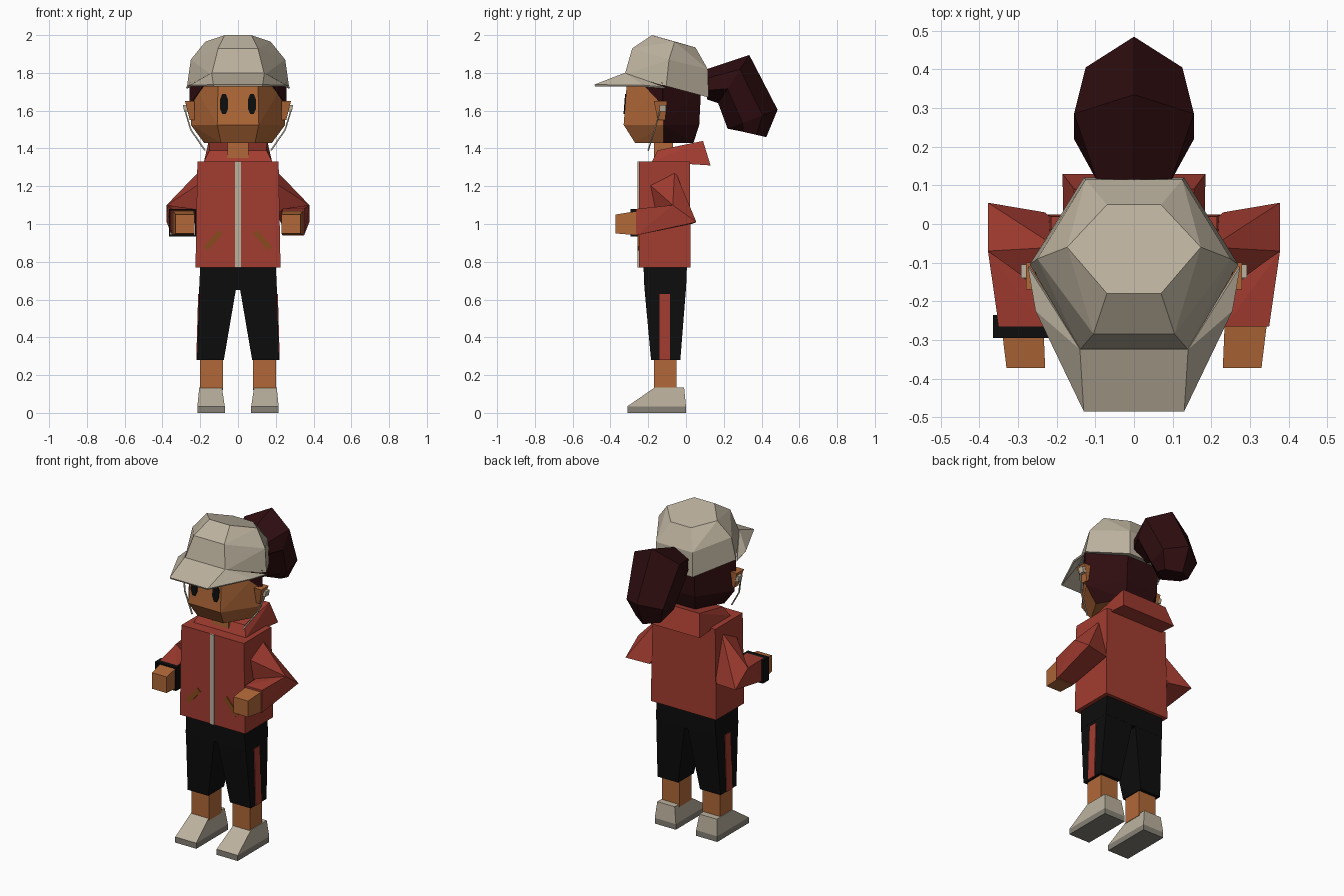
import bpy
import bmesh
from math import cos, sin, tau

default_cube = bpy.data.objects.get("Cube")
if default_cube:
    bpy.data.objects.remove(default_cube, do_unlink=True)


def material(name, red, green, blue):
    mat = bpy.data.materials.new(name)
    mat.use_nodes = True
    colour = (red, green, blue, 1)
    mat.diffuse_color = colour
    mat.node_tree.nodes["Principled BSDF"].inputs["Base Color"].default_value = colour
    return mat


SKIN = material("skin tan", .44, .14, .04)
RED = material("jacket red", .36, .045, .03)
BLACK = material("cloth black", .004, .004, .004)
HAIR = material("hair dark maroon", .028, .004, .005)
CANVAS = material("canvas beige", .5, .44, .34)
SOLE = material("sole grey", .24, .22, .18)
POCKET = material("pocket brown", .25, .07, .012)


def finish(name, bm, *mats):
    """Turn a bmesh into a flat shaded object."""
    bmesh.ops.recalc_face_normals(bm, faces=bm.faces)
    mesh = bpy.data.meshes.new(name)
    bm.to_mesh(mesh)
    bm.free()
    for mat in mats:
        mesh.materials.append(mat)
    obj = bpy.data.objects.new(name, mesh)
    bpy.context.collection.objects.link(obj)
    return obj


def flip(points):
    return [(-x, y, z) for x, y, z in points]


def hull(name, points, *mats):
    """Faceted convex part wrapped round a few corner points."""
    bm = bmesh.new()
    for point in points:
        bm.verts.new(point)
    result = bmesh.ops.convex_hull(bm, input=bm.verts)
    loose = [v for v in result["geom_interior"] if isinstance(v, bmesh.types.BMVert)]
    bmesh.ops.delete(bm, geom=loose, context="VERTS")
    bmesh.ops.dissolve_limit(bm, angle_limit=.03, verts=bm.verts, edges=bm.edges)
    return finish(name, bm, *mats)


def symmetric(name, half, *mats):
    """One part across the centre line, given its left half."""
    return hull(name, half + flip(half), *mats)


def pair(name, points, *mats):
    """Matching left and right parts."""
    hull("left_" + name, points, *mats)
    hull("right_" + name, flip(points), *mats)


def block(low, high):
    """Corners of a tapered block; each end is (x0, x1, y0, y1, z)."""
    return [(x, y, end[4]) for end in (low, high)
            for x in end[0:2] for y in end[2:4]]


def loft(name, rings, mat):
    """Skin a row of rings with the same point count, with closed ends."""
    bm = bmesh.new()
    loops = [[bm.verts.new(p) for p in ring] for ring in rings]
    count = len(loops[0])
    for lower, upper in zip(loops, loops[1:]):
        for i in range(count):
            j = (i + 1) % count
            bm.faces.new((lower[i], lower[j], upper[j], upper[i]))
    bm.faces.new(loops[0])
    bm.faces.new(loops[-1])
    return finish(name, bm, mat)


def hexagon(front, side, back):
    """Six sided ring from its front, side and back corner."""
    return [front, side, back] + flip([back, side, front])


# Shoes, legs and shorts
pair("shoe_sole", block((.07, .215, -.31, 0, 0), (.07, .215, -.31, 0, .035)), SOLE)
pair("shoe_upper", block((.07, .215, -.31, 0, .035), (.085, .205, -.165, -.01, .135)), CANVAS)
pair("lower_leg", block((.08, .2, -.17, -.05, .12), (.08, .2, -.17, -.05, .3)), SKIN)
pair("shorts_leg", block((.075, .217, -.185, -.03, .28), (.01, .205, -.22, 0, .66)), BLACK)
symmetric("shorts_hips", block((0, .206, -.22, 0, .65), (0, .2, -.225, .005, .78)), BLACK)
pair("shorts_stripe", block((.212, .221, -.14, -.085, .28), (.202, .211, -.14, -.085, .63)), RED)

# Jacket, zip and slanted pockets
symmetric("jacket_body", block((0, .225, -.25, .025, .77), (0, .215, -.25, .02, 1.33)), RED)
symmetric("jacket_zip", block((0, .015, -.256, -.248, .77), (0, .015, -.256, -.248, 1.33)), CANVAS)
pocket_outline = [(.08, .95), (.1, .97), (.18, .88), (.16, .86)]
pair("jacket_pocket", [(x, y, z) for x, z in pocket_outline for y in (-.256, -.248)], POCKET)
symmetric("hood", [(.18, -.18, 1.33), (.15, -.15, 1.39), (.155, .09, 1.44),
                   (.185, .13, 1.31), (.17, 0, 1.32)], RED)

# Bent arms: shoulder to elbow, then elbow to wrist
shoulder = [(.2, -.06, 1.285), (.2, -.2, 1.215), (.2, -.17, 1.06), (.2, 0, 1.08)]
elbow = [(.378, -.07, 1.1), (.378, .055, 1.01), (.23, .03, 1), (.23, -.1, 1.08)]
wrist = [(x, -.265, z) for x in (.235, .35) for z in (.94, 1.08)]
pair("upper_sleeve", shoulder + elbow, RED)
pair("lower_sleeve", elbow + wrist, RED)
pair("hand", [(x, -.25, z) for x in (.235, .345) for z in (.94, 1.07)]
     + [(x, -.373, z) for x in (.23, .33) for z in (.95, 1.05)], SKIN)

# Open wrist band on the right arm
bm = bmesh.new()
corners = [(-.22, .935), (-.365, .935), (-.365, 1.08), (-.22, 1.08)]
front, back = [[bm.verts.new((x, y, z)) for x, z in corners] for y in (-.295, -.235)]
for i in range(4):
    j = (i + 1) % 4
    bm.faces.new((front[i], front[j], back[j], back[i]))
band = finish("right_wrist_band", bm, BLACK)
thickness = band.modifiers.new("thickness", "SOLIDIFY")
thickness.thickness = .012

# Neck and six sided head, hair colour on the rear half
symmetric("neck", block((0, .055, -.17, -.07, 1.33), (0, .055, -.17, -.07, 1.45)), SKIN)
head = hull("head", hexagon((.09, -.27, 1.43), (.18, -.12, 1.43), (.09, .04, 1.43))
            + hexagon((.11, -.33, 1.525), (.25, -.12, 1.525), (.11, .07, 1.525))
            + hexagon((.105, -.31, 1.79), (.25, -.12, 1.76), (.11, .08, 1.72)), SKIN, HAIR)
for face in head.data.polygons:
    face.material_index = int(face.normal.y > .1)

# Sideburns, ears and eyes
sideburn = [(.165, -.234, 1.75), (.25, -.12, 1.75), (.25, -.12, 1.64), (.235, -.14, 1.65)]
pair("sideburn", sideburn + [(x + .007, y - .005, z) for x, y, z in sideburn], HAIR)
pair("ear", block((.23, .255, -.15, -.11, 1.55), (.23, .28, -.17, -.1, 1.65)), SKIN)
eye = []
for step in range(8):
    angle = tau * (step + .5) / 8
    height = 1.635 + .058 * sin(angle)
    # The face leans back slightly with height
    face_y = -.33 + (height - 1.525) * .075
    for lift in (.005, -.004):
        eye.append((.074 + .024 * cos(angle), face_y + lift - .001, height))
pair("eye", eye, BLACK)

# Tilted cap and its folded brim
symmetric("cap_crown", [
    (.07, -.18, 2), (.173, -.06, 1.965), (.07, .05, 1.935),
    (.105, -.285, 1.93), (.25, -.09, 1.87), (.125, .115, 1.82),
    (.14, -.325, 1.79), (.27, -.105, 1.73), (.13, .12, 1.67)], CANVAS)
bm = bmesh.new()
half_brim = [(.13, -.485, 1.738), (.14, -.325, 1.8), (.255, -.225, 1.735), (.275, -.11, 1.725)]
left = [bm.verts.new(p) for p in half_brim]
right = [bm.verts.new(p) for p in flip(half_brim)]
bm.faces.new((left[0], left[1], right[1], right[0]))
for tip, root, edge, end in (left, right):
    bm.faces.new((tip, edge, root))
    bm.faces.new((root, edge, end))
brim = finish("cap_brim", bm, CANVAS)
thickness = brim.modifiers.new("thickness", "SOLIDIFY")
thickness.thickness = .01


# Ponytail: six sided rings swept down from the cap
def tail_ring(width, outer, inner):
    def along(t):
        return [a + (b - a) * t for a, b in zip(outer, inner)]
    layout = [(0, 0), (1, .3), (1, .7), (0, 1), (-1, .7), (-1, .3)]
    return [(side * width, *along(t)) for side, t in layout]


loft("ponytail", [
    tail_ring(.095, (.11, 1.82), (.11, 1.66)),
    tail_ring(.155, (.335, 1.895), (.17, 1.64)),
    tail_ring(.125, (.485, 1.605), (.22, 1.505)),
    tail_ring(.085, (.425, 1.46), (.25, 1.5))], HAIR)

# Earphones with thin hanging wires
pair("earphone", block((.26, .285, -.14, -.105, 1.595), (.26, .292, -.14, -.105, 1.63)), CANVAS)
wire_path = [(.283, -.135, 1.61), (.25, -.165, 1.5), (.175, -.2, 1.39)]
for name, path in (("left_wire", wire_path), ("right_wire", flip(wire_path))):
    curve = bpy.data.curves.new(name, "CURVE")
    curve.dimensions = "3D"
    curve.bevel_depth = .005
    curve.bevel_resolution = 0
    spline = curve.splines.new("POLY")
    spline.points.add(len(path) - 1)
    for point, position in zip(spline.points, path):
        point.co = (*position, 1)
    curve.materials.append(CANVAS)
    bpy.context.collection.objects.link(bpy.data.objects.new(name, curve))
